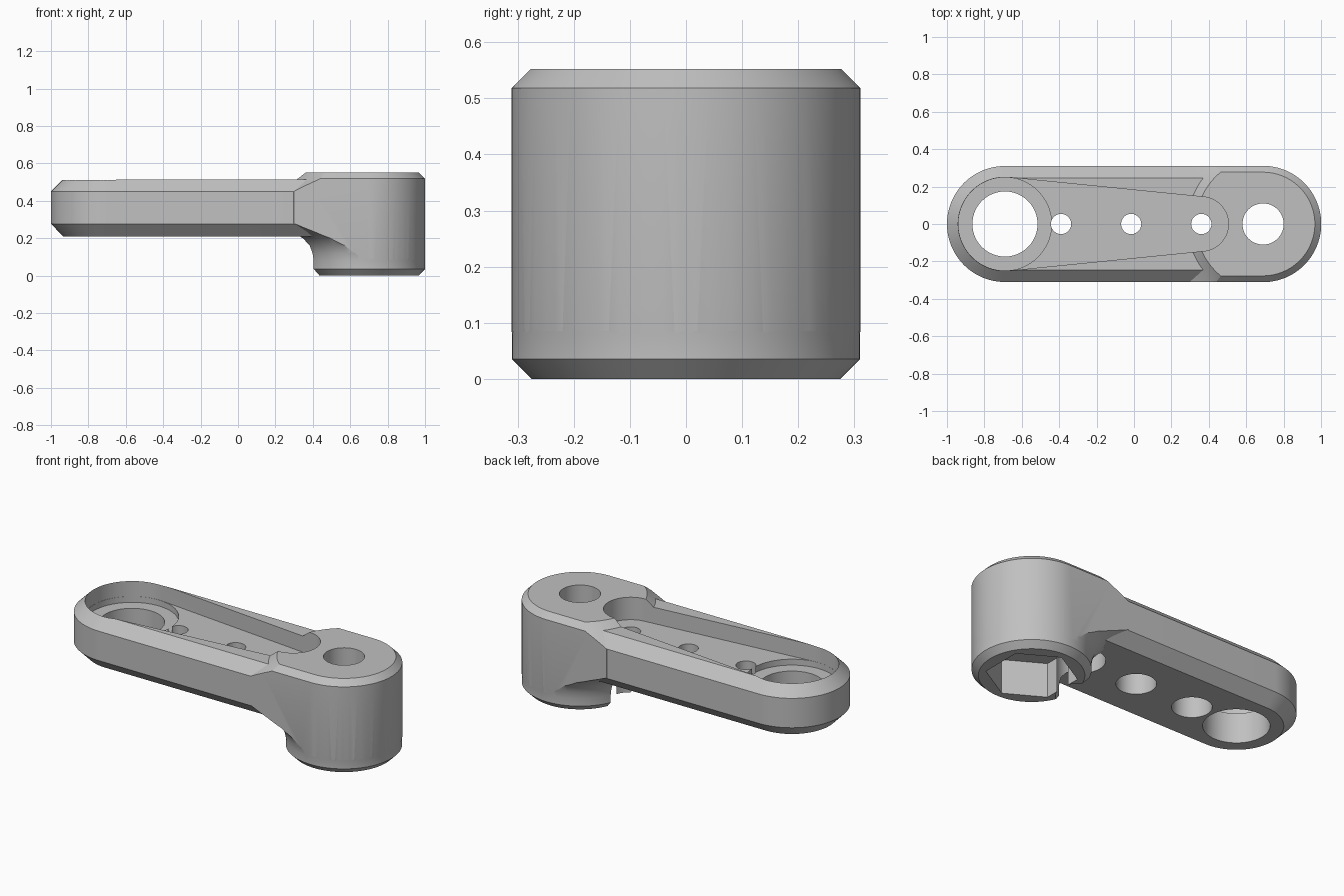
import bpy, bmesh
from math import acos, cos, sin, pi

if "Cube" in bpy.data.objects:
    bpy.data.objects.remove(bpy.data.objects["Cube"])

grey = bpy.data.materials.new("plain grey")
grey.use_nodes = True
grey.diffuse_color = (0.53, 0.53, 0.53, 1)
grey.node_tree.nodes["Principled BSDF"].inputs["Base Color"].default_value = grey.diffuse_color

END = 0.69      # distance of both end centres from the middle
R = 0.31        # outer radius


def ring(x, r, n=96, turn=0.0):
    """Circle or polygon around a point on the long axis."""
    return [(x + r * cos(turn + 2 * pi * i / n), r * sin(turn + 2 * pi * i / n))
            for i in range(n)]


def slot(x1, r1, x2, r2, n=48):
    """Two round ends joined by tangent lines."""
    a = acos((r1 - r2) / (x2 - x1))
    right = [-a + 2 * a * i / n for i in range(n + 1)]
    left = [a + (2 * pi - 2 * a) * i / n for i in range(n + 1)]
    return ([(x2 + r2 * cos(t), r2 * sin(t)) for t in right]
            + [(x1 + r1 * cos(t), r1 * sin(t)) for t in left])


def loft(name, layers):
    """Solid through a stack of (height, outline) layers."""
    bm = bmesh.new()
    loops = [[bm.verts.new((x, y, z)) for x, y in pts] for z, pts in layers]
    for low, high in zip(loops, loops[1:]):
        for i in range(len(low)):
            j = (i + 1) % len(low)
            bm.faces.new((low[i], low[j], high[j], high[i]))
    bm.faces.new(loops[0][::-1])
    bm.faces.new(loops[-1])
    bmesh.ops.recalc_face_normals(bm, faces=bm.faces)
    mesh = bpy.data.meshes.new(name)
    bm.to_mesh(mesh)
    bm.free()
    mesh.materials.append(grey)
    obj = bpy.data.objects.new(name, mesh)
    bpy.context.collection.objects.link(obj)
    return obj


def combine(obj, other, operation):
    """Apply a boolean and discard the helper."""
    other.hide_render = True
    mod = obj.modifiers.new("cut", 'BOOLEAN')
    mod.operation, mod.solver, mod.object = operation, 'EXACT', other
    bpy.context.view_layer.objects.active = obj
    bpy.ops.object.modifier_apply(modifier=mod.name)
    bpy.data.objects.remove(other)


def drill(obj, outline, bottom, top):
    combine(obj, loft("cutter", [(bottom, outline), (top, outline)]), 'DIFFERENCE')


# Hub: turned shape flaring into the arm at both levels
profile = [(0.275, 0), (R, 0.035), (R, 0.08), (0.317, 0.12), (0.332, 0.16),
           (0.367, 0.2), (0.42, 0.235), (0.5, 0.28),
           (0.5, 0.45), (0.41, 0.51), (0.36, 0.55), (0.35, 0.56)]
lever = loft("crank_lever", [(z, ring(END, r)) for r, z in profile])

# Trim the flare to the rounded outline, with the top edge chamfered
trim = R + 0.001
combine(lever, loft("trim", [(z, slot(-END, r, END, r)) for z, r in
                             [(-0.05, trim), (0.518, trim), (0.552, trim - 0.034)]]),
        'INTERSECT')

# Arm with chamfered edges
inner = R - 0.065
combine(lever, loft("arm", [(z, slot(-END, r, 0.6, r)) for z, r in
                            [(0.21, inner), (0.277, R), (0.45, R), (0.515, inner)]]),
        'UNION')

# Tapered pocket, round seat and large end hole
drill(lever, slot(-END, 0.25, 0.36, 0.145), 0.42, 0.7)
drill(lever, ring(-END, 0.249), 0.385, 0.5)
drill(lever, ring(-END, 0.174), 0.1, 0.5)

# Small holes, counterbored from below; the last one notches the hub
for x, wide in [(-0.39, 0.105), (-0.015, 0.105), (0.36, 0.13)]:
    drill(lever, ring(x, 0.054, 48), 0.1, 0.5)
    drill(lever, ring(x, wide, 48), -0.1, 0.35)

# Hub bore and hexagonal socket
drill(lever, ring(END, 0.11, 64), 0.1, 0.7)
drill(lever, ring(END, 0.24, 6, pi / 6), -0.1, 0.2)

bpy.ops.object.select_all(action='DESELECT')
lever.select_set(True)
bpy.context.view_layer.objects.active = lever
bpy.ops.object.shade_smooth_by_angle(angle=pi / 7)
